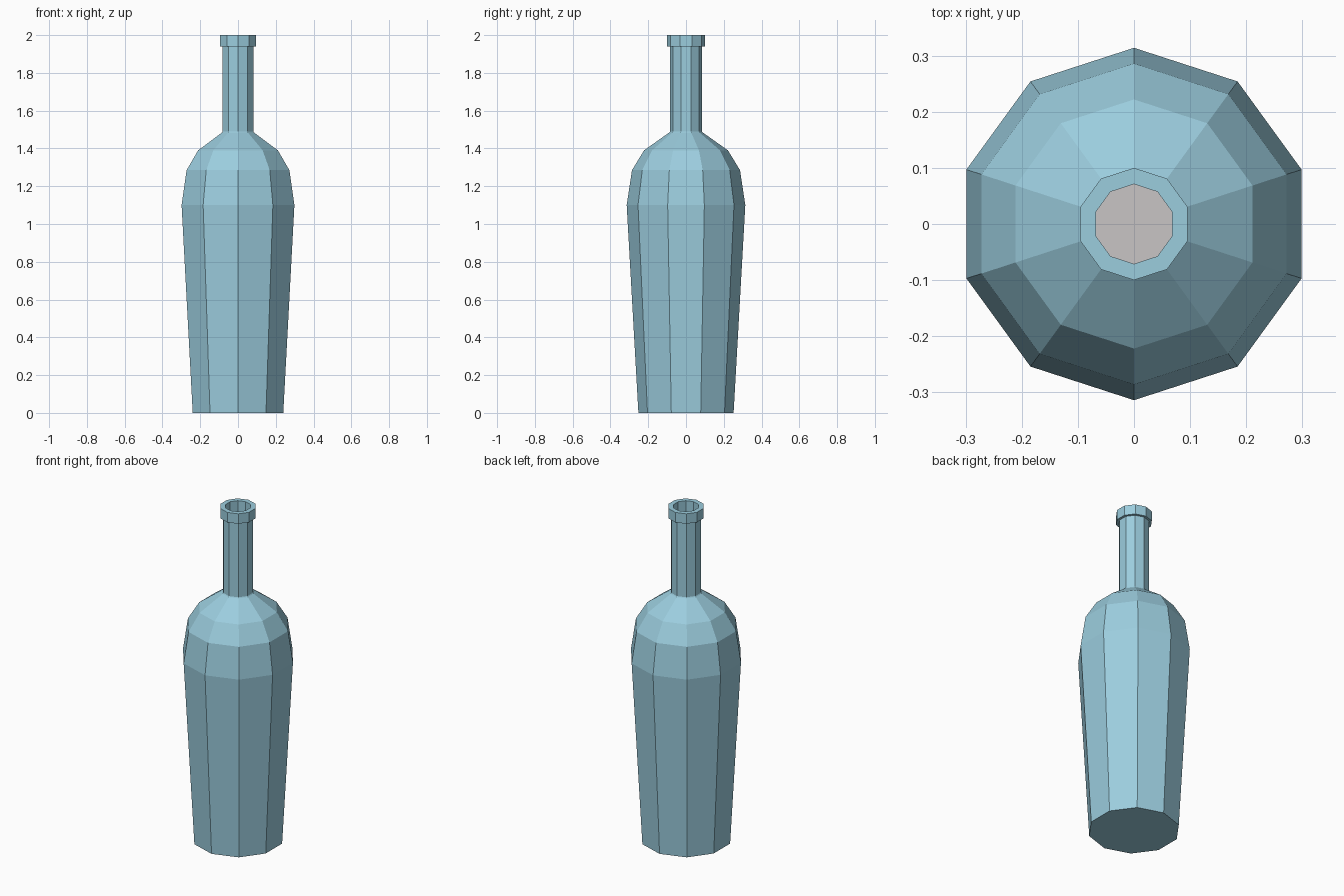
import bpy
import bmesh
import math

if "Cube" in bpy.data.objects:
    bpy.data.objects.remove(bpy.data.objects["Cube"])

SIDES = 10


def material(name, color):
    m = bpy.data.materials.new(name)
    m.diffuse_color = (*color, 1)
    m.use_nodes = True
    m.node_tree.nodes["Principled BSDF"].inputs["Base Color"].default_value = m.diffuse_color
    return m


glass = material("blue glass", (0.33, 0.61, 0.73))
grey = material("grey inside", (0.58, 0.56, 0.56))


def lathe(name, profile):
    """Spin (radius, height) points into a faceted shell, closed at both ends."""
    bm = bmesh.new()
    rings = []
    for r, z in profile:
        ring = []
        for i in range(SIDES):
            a = math.pi / 2 + 2 * math.pi * i / SIDES
            ring.append(bm.verts.new((r * math.cos(a), r * math.sin(a), z)))
        rings.append(ring)
    for lo, hi in zip(rings, rings[1:]):
        for i in range(SIDES):
            j = (i + 1) % SIDES
            bm.faces.new((lo[i], lo[j], hi[j], hi[i]))
    bm.faces.new(rings[0][::-1])           # base
    floor = bm.faces.new(rings[-1])        # bottom of the neck opening
    floor.material_index = 1
    mesh = bpy.data.meshes.new(name)
    bm.to_mesh(mesh)
    bm.free()
    mesh.materials.append(glass)
    mesh.materials.append(grey)
    ob = bpy.data.objects.new(name, mesh)
    bpy.context.collection.objects.link(ob)
    return ob


# Bottle: tapered body, rounded shoulder, neck, lip, then down inside the neck
lathe("bottle", [
    (0.252, 0.0), (0.314, 1.10), (0.286, 1.285), (0.222, 1.39), (0.088, 1.485),
    (0.085, 1.49), (0.085, 1.94), (0.100, 1.94), (0.100, 2.0),
    (0.071, 2.0), (0.071, 1.50),
])
